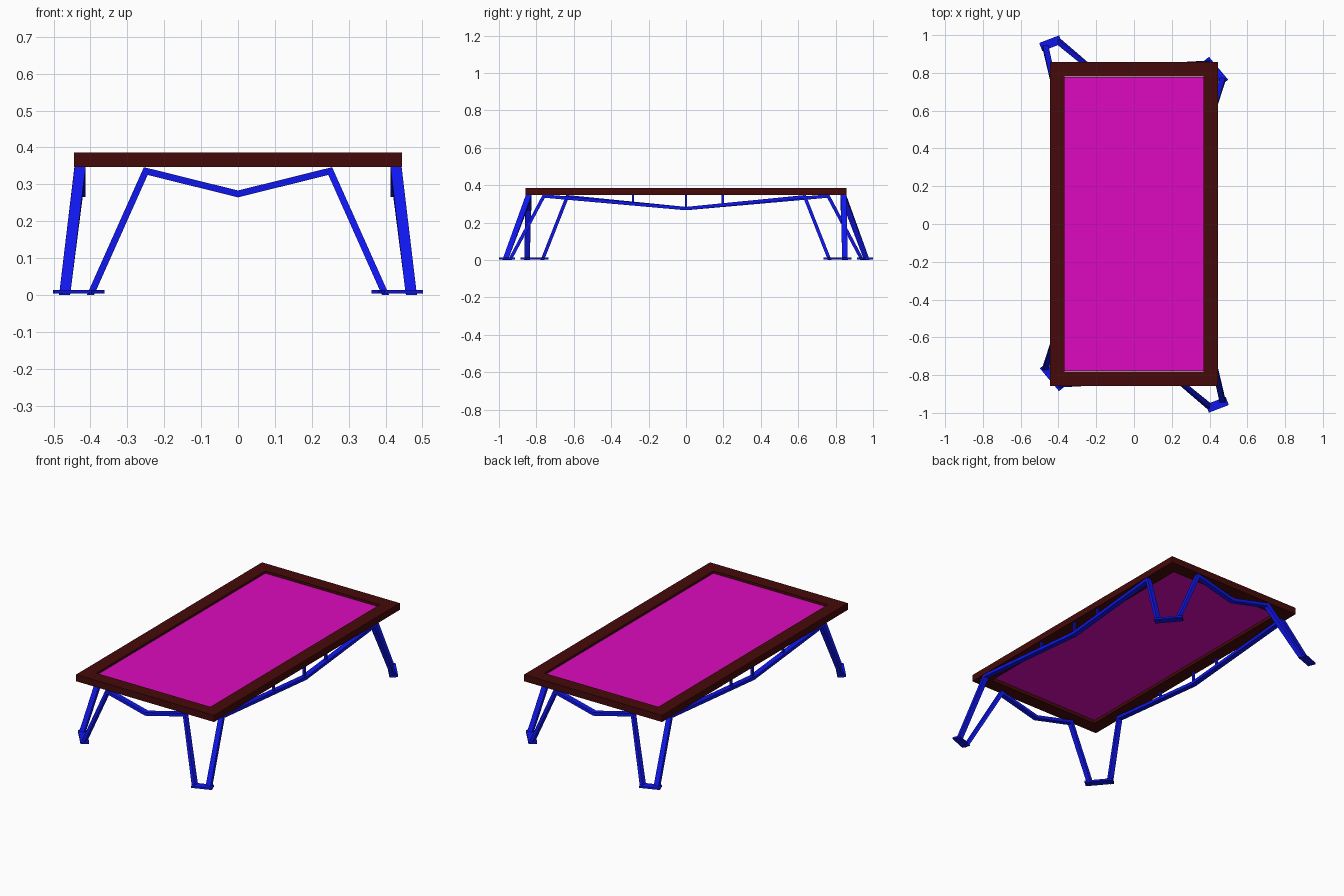
import bpy, bmesh, math
from mathutils import Vector, Matrix

if "Cube" in bpy.data.objects:
    bpy.data.objects.remove(bpy.data.objects["Cube"])


def material(name, rgb):
    m = bpy.data.materials.new(name)
    m.diffuse_color = (*rgb, 1)
    m.use_nodes = True
    m.node_tree.nodes["Principled BSDF"].inputs["Base Color"].default_value = m.diffuse_color
    return m


WOOD = material("dark_wood", (0.06, 0.003, 0.003))
STEEL = material("blue_steel", (0.005, 0.008, 0.85))
PANEL = material("magenta_panel", (0.72, 0.003, 0.52))


def finish(name, bm, mat):
    bmesh.ops.recalc_face_normals(bm, faces=bm.faces[:])
    me = bpy.data.meshes.new(name)
    bm.to_mesh(me)
    bm.free()
    me.materials.append(mat)
    ob = bpy.data.objects.new(name, me)
    bpy.context.collection.objects.link(ob)
    return ob


def box(name, center, size, mat, angle=0):
    bm = bmesh.new()
    bmesh.ops.create_cube(bm, size=1, matrix=Matrix.Translation(center)
                          @ Matrix.Rotation(math.radians(angle), 4, 'Z')
                          @ Matrix.Diagonal((*size, 1)))
    return finish(name, bm, mat)


def strap(name, pts, along, across, w=0.03, t=0.018):
    """Rectangular bar along a bent path, mitred joints, level ends."""
    pts = [Vector(p) for p in pts]
    flat = [Vector((p.dot(along), p.z)) for p in pts]
    normals = []
    for a, b in zip(flat, flat[1:]):
        d = (b - a).normalized()
        normals.append(Vector((-d.y, d.x)))
    bm = bmesh.new()
    rings = []
    for i, p in enumerate(pts):
        if i in (0, len(pts) - 1):
            n = normals[min(i, len(normals) - 1)]
            off = along * (t / 2 / n.x)
        else:
            m = (normals[i - 1] + normals[i]).normalized()
            m *= t / 2 / m.dot(normals[i])
            off = along * m.x + Vector((0, 0, m.y))
        # keep the offset side consistent at the level ends
        side = across * (w / 2)
        rings.append([bm.verts.new(p + off * s + side * k)
                      for s, k in ((1, 1), (1, -1), (-1, -1), (-1, 1))])
    for a, b in zip(rings, rings[1:]):
        for j in range(4):
            bm.faces.new((a[j], a[(j + 1) % 4], b[(j + 1) % 4], b[j]))
    bm.faces.new(rings[0])
    bm.faces.new(rings[-1])
    return finish(name, bm, STEEL)


# table top frame: rectangular ring
bm = bmesh.new()
rings = [[bm.verts.new((sx * x, sy * y, z)) for sx, sy in ((-1, -1), (1, -1), (1, 1), (-1, 1))]
         for x, y, z in ((0.445, 0.857, 0.347), (0.445, 0.857, 0.386),
                         (0.368, 0.78, 0.386), (0.368, 0.78, 0.347))]
for i in range(4):
    a, b = rings[i], rings[(i + 1) % 4]
    for j in range(4):
        bm.faces.new((a[j], a[(j + 1) % 4], b[(j + 1) % 4], b[j]))
finish("top_frame", bm, WOOD)

# inset panel
box("top_panel", (0, 0, 0.369), (0.738, 1.555, 0.008), PANEL)

X, Y = Vector((1, 0, 0)), Vector((0, 1, 0))

# the underframe is repeated by a half turn about z
for s, tag in ((1, "a"), (-1, "b")):
    def turn(pts):
        return [(x * s, y * s, z) for x, y, z in pts]

    # end truss with its two legs
    strap("end_truss_" + tag, turn([
        (-0.40, 0.967, 0.0), (-0.25, 0.842, 0.336), (0, 0.842, 0.274),
        (0.25, 0.842, 0.336), (0.40, 0.85, 0.0)]), X, Y)

    # side truss with its two legs
    strap("side_truss_" + tag, turn([
        (0.47, -0.942, 0.0), (0.428, -0.76, 0.342), (0.428, 0, 0.275),
        (0.428, 0.635, 0.338), (0.47, 0.768, 0.0)]), Y, X)

    # foot plates
    box("outer_foot_" + tag, (-0.441 * s, 0.957 * s, 0.009), (0.113, 0.046, 0.01), STEEL, 21)
    box("inner_foot_" + tag, (0.43 * s, 0.81 * s, 0.009), (0.158, 0.046, 0.01), STEEL, -50)

    # short struts between the side truss and the frame
    for i, (y, z) in enumerate(((-0.283, 0.302), (0, 0.276), (0.197, 0.293))):
        box(f"strut_{tag}_{i}", (0.428 * s, y, (z + 0.349) / 2),
            (0.012, 0.012, 0.349 - z), STEEL)
